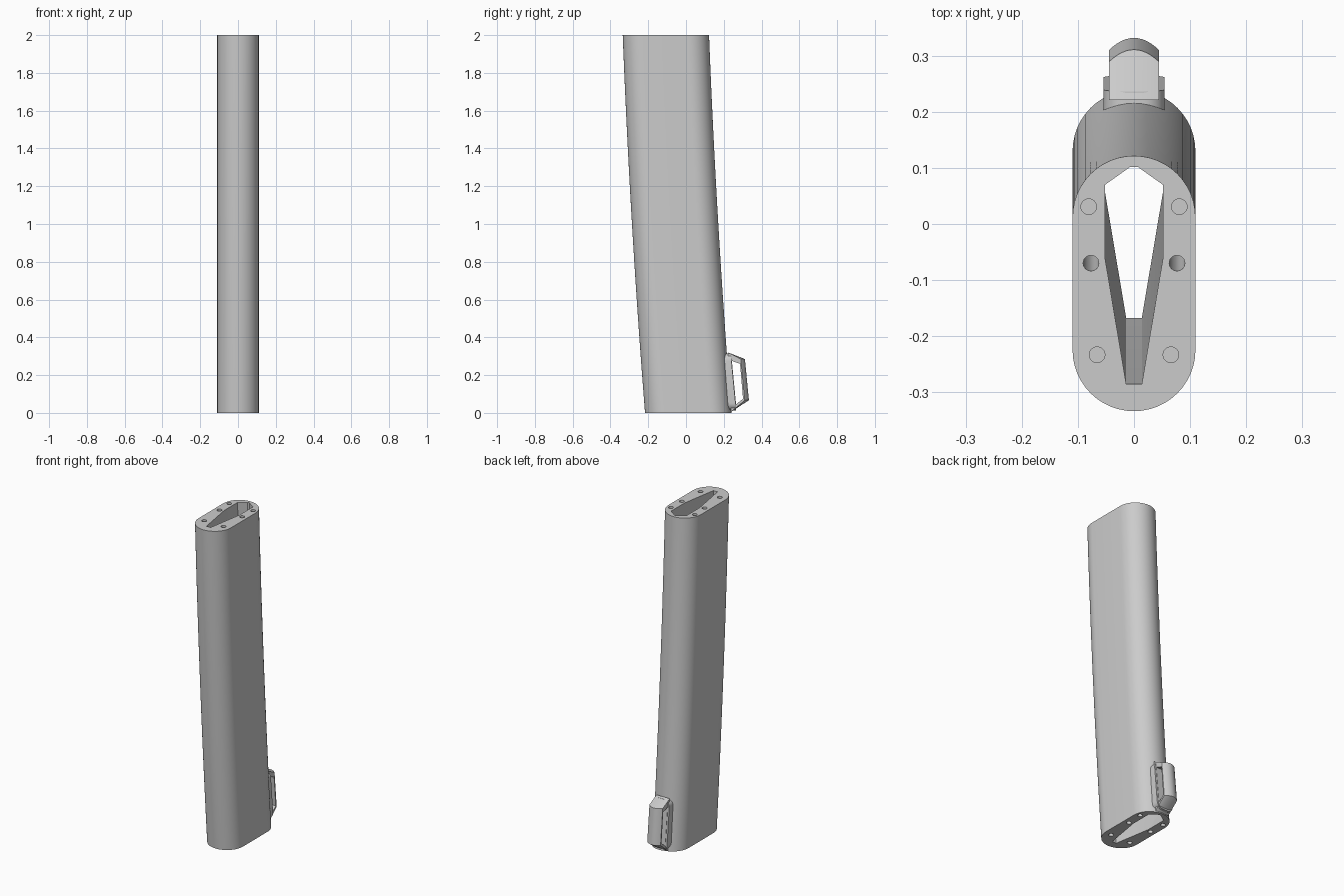
import bpy, bmesh, math

if "Cube" in bpy.data.objects:
    bpy.data.objects.remove(bpy.data.objects["Cube"], do_unlink=True)

grey = bpy.data.materials.new("plain grey")
grey.use_nodes = True
grey.diffuse_color = (0.6, 0.6, 0.6, 1)
grey.node_tree.nodes["Principled BSDF"].inputs["Base Color"].default_value = (0.6, 0.6, 0.6, 1)


def bow(z):
    """Backward offset of the curved body, relative to its top."""
    return 0.118 - 0.079 * z + 0.01 * z * z


def arc(cx, cy, r, start, end, steps):
    return [(cx + r * math.cos(math.radians(start + (end - start) * i / steps)),
             cy + r * math.sin(math.radians(start + (end - start) * i / steps)))
            for i in range(steps + 1)]


def circle(cx, cy, r):
    return arc(cx, cy, r, 0, 360, 24)[:-1]


def loft(bm, rings):
    """Skin a list of closed rings and cap both ends."""
    rows = [[bm.verts.new(p) for p in ring] for ring in rings]
    n = len(rows[0])
    for a, b in zip(rows, rows[1:]):
        for i in range(n):
            j = (i + 1) % n
            bm.faces.new((a[i], a[j], b[j], b[i]))
    bm.faces.new(rows[0][::-1])
    bm.faces.new(rows[-1])


def sweep(bm, profile, z0, z1, rows):
    """Sweep a horizontal profile along the bowed centre line."""
    heights = [z0 + (z1 - z0) * i / rows for i in range(rows + 1)]
    loft(bm, [[(x, y + bow(z), z) for x, y in profile] for z in heights])


def finish(bm, name):
    bmesh.ops.recalc_face_normals(bm, faces=bm.faces)
    mesh = bpy.data.meshes.new(name)
    bm.to_mesh(mesh)
    bm.free()
    obj = bpy.data.objects.new(name, mesh)
    bpy.context.collection.objects.link(obj)
    mesh.materials.append(grey)
    return obj


def activate(obj):
    bpy.ops.object.select_all(action='DESELECT')
    obj.select_set(True)
    bpy.context.view_layer.objects.active = obj


# Curved body with a stadium section
bm = bmesh.new()
stadium = arc(0, 0.012, 0.11, 0, 180, 24) + arc(0, -0.225, 0.11, 180, 360, 24)
sweep(bm, stadium, 0, 2, 20)
body = finish(bm, "curved_body")

# Tapered core, two long channels and shallow end pockets
bm = bmesh.new()
half = [(0.007, 0.102), (0.052, 0.07), (0.052, -0.06), (0.014, -0.286)]
sweep(bm, half + [(-x, y) for x, y in reversed(half)], -0.02, 2.02, 20)
for side in (-1, 1):
    sweep(bm, circle(0.077 * side, -0.07, 0.014), -0.02, 2.02, 20)
    for x, y in ((0.081, 0.031), (0.066, -0.234)):
        for z0, z1, shift in ((-0.02, 0.04, bow(0)), (1.96, 2.02, 0)):
            ring = circle(x * side, y + shift, 0.014)
            loft(bm, [[(px, py, z) for px, py in ring] for z in (z0, z1)])
cutter = finish(bm, "body_cutter")
cutter.hide_render = True

activate(body)
cut = body.modifiers.new("cut", 'BOOLEAN')
cut.operation = 'DIFFERENCE'
cut.solver = 'EXACT'
cut.object = cutter
bpy.ops.object.modifier_apply(modifier=cut.name)
bpy.data.objects.remove(cutter, do_unlink=True)

# Rounded mounting pad against the back of the body
bm = bmesh.new()
w, r, low, high = 0.055, 0.04, 0.012, 0.315
outline = []
for cx, cz, start in ((w - r, high - r, 0), (r - w, high - r, 90),
                      (r - w, low + r, 180), (w - r, low + r, 270)):
    outline += arc(cx, cz, r, start, start + 90, 8)
loft(bm, [[(x, 0.224 - 0.08 * z, z) for x, z in outline],
          [(x, 0.267 - 0.095 * z, z) for x, z in outline]])
pad = finish(bm, "mounting_pad")

# Open loop with an arched outer face
bm = bmesh.new()
outer = [(0.222, 0.32), (0.312, 0.285), (0.333, 0.067), (0.238, 0.005)]
inner = [(0.243, 0.275), (0.286, 0.26), (0.302, 0.075), (0.265, 0.045)]
columns = []
for i in range(13):
    t = i / 6 - 1
    drop = 0.022 * t * t
    x = 0.045 * t
    ring = []
    for k, (y, z) in enumerate(outer):
        back = drop if k in (1, 2) else 0
        ring.append(bm.verts.new((x, y - back, z)))
    columns.append((ring, [bm.verts.new((x, y, z)) for y, z in inner]))
for k in range(4):
    m = (k + 1) % 4
    for (oa, ia), (ob, ib) in zip(columns, columns[1:]):
        bm.faces.new((oa[k], oa[m], ob[m], ob[k]))
        bm.faces.new((ia[m], ia[k], ib[k], ib[m]))
    for o, n in (columns[0], columns[-1]):
        bm.faces.new((o[k], o[m], n[m], n[k]))
loop = finish(bm, "back_loop")

# Smooth the curved surfaces, keeping the rims sharp
for obj in (body, pad, loop):
    activate(obj)
    bpy.ops.object.shade_smooth_by_angle(angle=math.radians(30))
